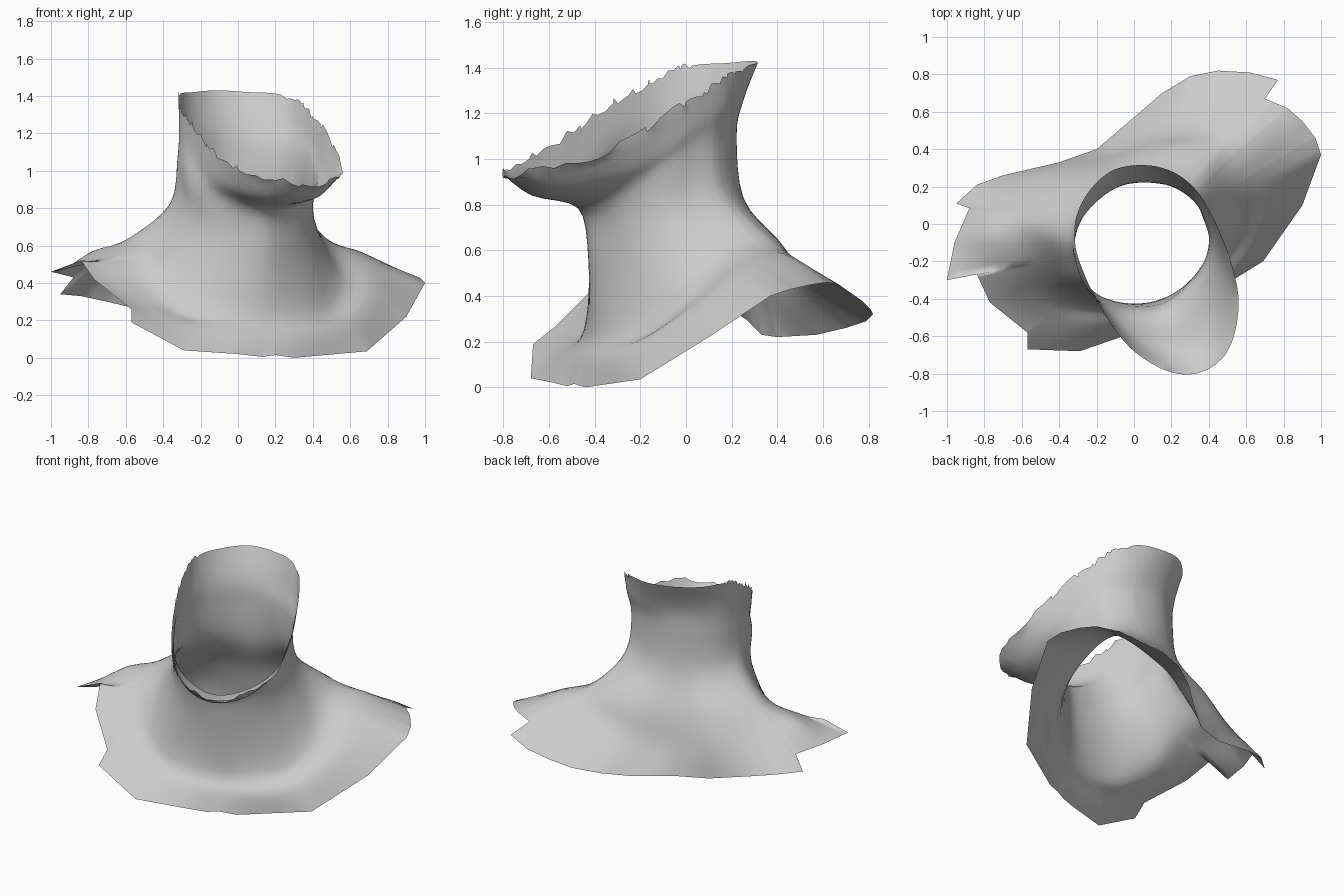
import bpy, math, random
from mathutils import Vector, Matrix

random.seed(4)
cube = bpy.data.objects.get("Cube")
if cube:
    bpy.data.objects.remove(cube)

TURN = math.radians(20)          # the bust is turned about the vertical axis
AXIS = Vector((0, -0.1, 0))      # middle of the neck


def angle(p):
    """Angle round the neck, zero at the front."""
    return math.atan2(p.x - AXIS.x, -(p.y - AXIS.y)) % math.tau


def full_ring(half, shift=0, twist=0):
    """Mirror a left half, front to back, then twist and shift the ring sideways."""
    pts = [Vector(p) for p in half]
    pts += [Vector((-p.x, p.y, p.z)) for p in pts if p.x > 0]
    spin = Matrix.Rotation(math.radians(twist), 3, 'Z')
    return periodic([spin @ (p - AXIS) + AXIS + Vector((shift, 0, 0)) for p in pts])


def periodic(points):
    keys = sorted(((angle(p), p) for p in points), key=lambda k: k[0])
    before = [(a - math.tau, p) for a, p in keys[-2:]]
    after = [(a + math.tau, p) for a, p in keys[:2]]
    return before + keys + after


def sample(keys, a, smooth=True):
    """Point of a closed ring at angle a."""
    i = next(k for k in range(1, len(keys) - 2) if keys[k][0] <= a <= keys[k + 1][0])
    (a0, p0), (a1, p1), (a2, p2), (a3, p3) = keys[i - 1:i + 3]
    h = a2 - a1
    t = (a - a1) / h
    if not smooth:
        return p1.lerp(p2, t)
    m1, m2 = (p2 - p0) * (h / (a2 - a0)), (p3 - p1) * (h / (a3 - a1))
    return hermite(p1, m1, p2, m2, t)


def hermite(p, m, q, n, t):
    s = 1 - t
    return p * (1 + 2 * t) * s * s + m * t * s * s + q * t * t * (3 - 2 * t) - n * t * t * s


# Half rings from the jaw down to the shoulders
rim = [(0, -.87, .93), (.12, -.84, .94), (.22, -.755, .97), (.315, -.6, 1.01),
       (.36, -.42, 1.1), (.375, -.27, 1.2), (.375, -.12, 1.28), (.355, .03, 1.36),
       (.29, .16, 1.41), (.17, .26, 1.42), (0, .31, 1.43)]
under_jaw = [(0, -.73, .84), (.18, -.64, .86), (.31, -.45, .94), (.36, -.25, 1.05),
             (.365, -.07, 1.18), (.325, .07, 1.24), (.2, .18, 1.25), (0, .23, 1.25)]
throat = [(0, -.49, .78), (.18, -.43, .81), (.3, -.34, .87), (.355, -.24, .94),
          (.365, -.13, 1.01), (.34, .01, 1.07), (.23, .14, 1.1), (0, .215, 1.1)]
mid_neck = [(0, -.44, .57), (.15, -.4, .58), (.28, -.32, .64), (.355, -.22, .71),
            (.375, -.12, .78), (.365, .05, .83), (.22, .185, .83), (0, .235, .82)]
collar = [(0, -.43, .24), (.2, -.4, .25), (.4, -.31, .28), (.52, -.17, .42),
          (.53, .03, .61), (.54, .2, .645), (.3, .325, .63), (0, .34, .59)]
shoulder = [(0, -.49, .13), (.25, -.47, .14), (.5, -.38, .2), (.71, -.18, .37),
            (.75, .03, .53), (.74, .24, .565), (.38, .41, .45), (0, .4, .38)]

# Torn outer edge, round from the front
edge = [(.13, -.52, .005), (.2, -.49, .015), (.3, -.44, 0), (.69, -.2, .035), (.9, .1, .22),
        (1, .37, .4), (.97, .46, .43), (.9, .55, .45), (.82, .62, .46), (.7, .67, .45),
        (.77, .77, .38), (.62, .81, .34), (.45, .82, .32), (.3, .79, .29), (.15, .7, .26),
        (0, .57, .23), (-.2, .4, .22), (-.4, .33, .23), (-.7, .26, .3), (-.84, .21, .33),
        (-.95, .11, .34), (-.88, .085, .43), (-.96, -.1, .45), (-1, -.3, .46),
        (-.84, -.27, .52), (-.77, -.42, .42), (-.57, -.58, .26), (-.57, -.67, .19),
        (-.29, -.68, .04), (0, -.58, .02)]
unturn = Matrix.Rotation(-TURN, 3, 'Z')
edge = [unturn @ Vector(p) for p in edge]

# The head looks a little further round than the shoulders
rings = [full_ring(rim, .03, 5), full_ring(under_jaw, .02, 3), full_ring(throat),
         full_ring(mid_neck), full_ring(collar), full_ring(shoulder)]
outer = periodic(edge)
angles = sorted([math.tau * k / 96 for k in range(96)] + [angle(p) for p in edge])

# Loft each column from the ragged rim to the outer edge
STEPS = 4
verts, faces, rows = [], [], 0
turn = Matrix.Rotation(TURN, 3, 'Z')
for a in angles:
    col = [sample(r, a) for r in rings] + [sample(outer, a, False)]
    slopes = [(col[min(k + 1, len(col) - 1)] - col[max(k - 1, 0)]) * 0.5 for k in range(len(col))]
    line = [hermite(col[k], slopes[k], col[k + 1], slopes[k + 1], s / STEPS)
            for k in range(len(col) - 1) for s in range(STEPS)] + [col[-1]]
    ragged = 0 if abs(a - math.pi) < 0.9 else 0.02
    line[0].z += random.uniform(-ragged, ragged)
    rows = len(line)
    verts += [turn @ p for p in line]
n = len(angles)
for c in range(n):
    d = (c + 1) % n
    for r in range(rows - 1):
        faces.append((c * rows + r, c * rows + r + 1, d * rows + r + 1, d * rows + r))

mesh = bpy.data.meshes.new("neck_and_shoulders")
mesh.from_pydata(verts, [], faces)
mesh.update()
body = bpy.data.objects.new("neck_and_shoulders", mesh)
bpy.context.collection.objects.link(body)

# Plain grey surface
grey = bpy.data.materials.new("plain_grey")
grey.use_nodes = True
colour = (0.6, 0.6, 0.6, 1)
grey.diffuse_color = colour
grey.node_tree.nodes["Principled BSDF"].inputs["Base Color"].default_value = colour
mesh.materials.append(grey)
for f in mesh.polygons:
    f.use_smooth = True
